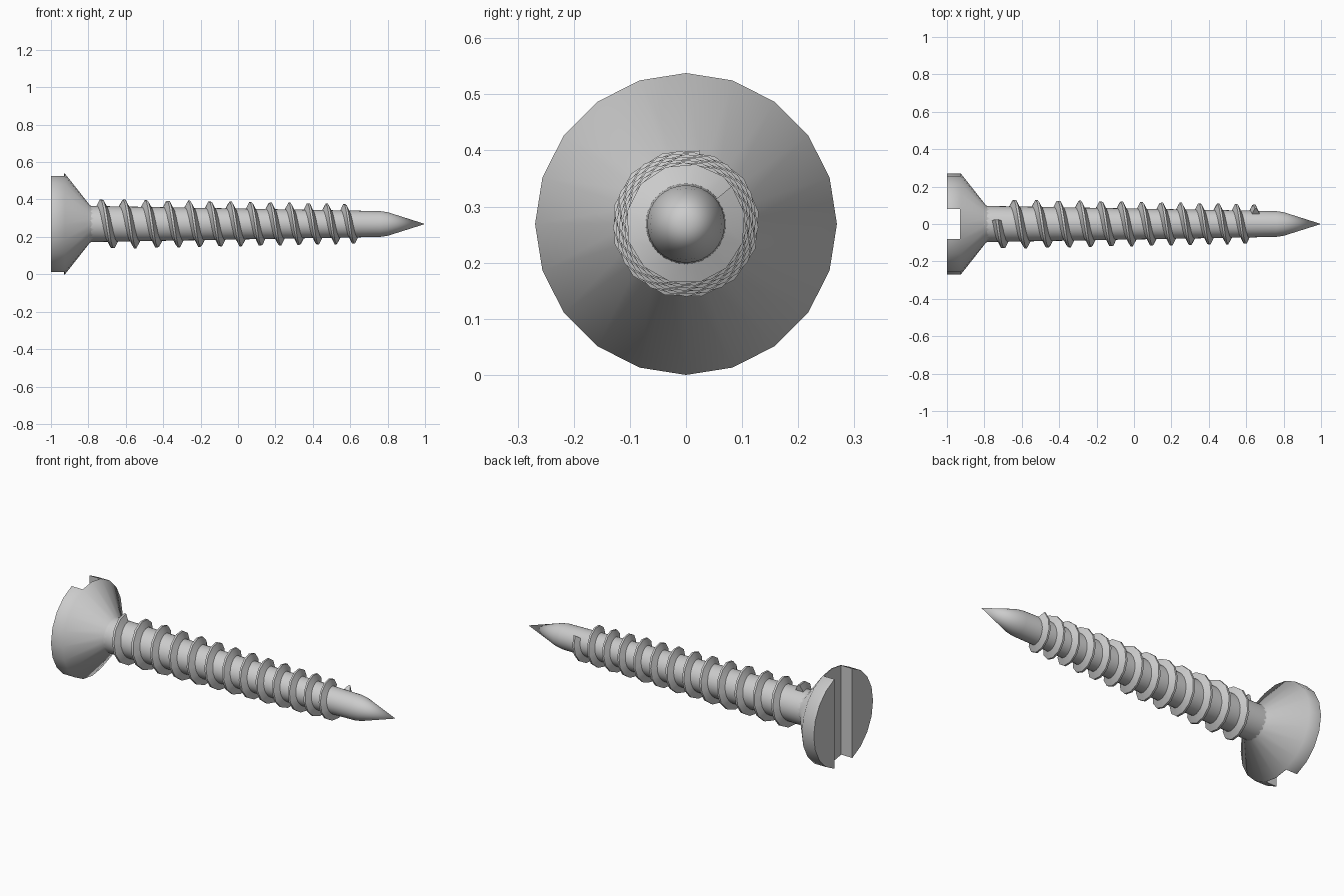
import bpy, bmesh
from math import sin, cos, pi, radians

if "Cube" in bpy.data.objects:
    bpy.data.objects.remove(bpy.data.objects["Cube"])

AXIS_Z = 0.269


def smooth(ob, angle):
    bpy.ops.object.select_all(action='DESELECT')
    ob.select_set(True)
    bpy.context.view_layer.objects.active = ob
    bpy.ops.object.shade_smooth_by_angle(angle=radians(angle), keep_sharp_edges=False)


def finish(name, bm, angle=30):
    bmesh.ops.recalc_face_normals(bm, faces=bm.faces)
    mesh = bpy.data.meshes.new(name)
    bm.to_mesh(mesh)
    bm.free()
    ob = bpy.data.objects.new(name, mesh)
    bpy.context.collection.objects.link(ob)
    ob.location.z = AXIS_Z
    smooth(ob, angle)
    return ob


def bridge(bm, a, b):
    n = len(a)
    for i in range(n):
        bm.faces.new((a[i], a[(i + 1) % n], b[(i + 1) % n], b[i]))


def lathe(name, profile, sides):
    """Revolve (x, radius) pairs about the x axis; radius 0 closes to a point."""
    bm = bmesh.new()
    prev = None
    for x, r in profile:
        if r == 0:
            tip = bm.verts.new((x, 0, 0))
            for i in range(sides):
                bm.faces.new((prev[i], prev[(i + 1) % sides], tip))
            break
        ring = [bm.verts.new((x, r * sin(2 * pi * i / sides), r * cos(2 * pi * i / sides)))
                for i in range(sides)]
        if prev:
            bridge(bm, prev, ring)
        else:
            bm.faces.new(ring)
        prev = ring
    else:
        bm.faces.new(prev)
    return finish(name, bm)


# Countersunk head, running a little way into the shank so the join shades softly
head = lathe("head", [(-1, 0.269), (-0.925, 0.269), (-0.79, 0.098), (-0.77, 0.096)], 20)

# Driver slot cut across the head
bm = bmesh.new()
bmesh.ops.create_cube(bm, size=1)
bmesh.ops.scale(bm, vec=(0.14, 0.16, 0.8), verts=bm.verts)
bmesh.ops.translate(bm, vec=(-1, 0, 0), verts=bm.verts)
cutter = finish("slot_cutter", bm)
cutter.hide_render = True
mod = head.modifiers.new("slot", 'BOOLEAN')
mod.operation = 'DIFFERENCE'
mod.solver = 'EXACT'
mod.object = cutter
bpy.context.view_layer.objects.active = head
bpy.ops.object.modifier_apply(modifier="slot")
bpy.data.objects.remove(cutter)
smooth(head, 58)

# Tapered shank with pointed tip
lathe("shank", [(-0.80, 0.097), (0.76, 0.069), (0.80, 0.063), (1, 0)], 32)

# Helical thread: trapezoid section swept with shrinking pitch and radius
START, END, COUNT = -0.03, 12.86, 160
bm = bmesh.new()
prev = None
for k in range(COUNT + 1):
    f = k / COUNT
    n = START + (END - START) * f
    x = -0.73 + 0.1217 * n - 0.00111 * n * n
    root = 0.085 - 0.025 * f
    crest = 0.133 - 0.027 * f
    a = 2 * pi * n
    w = 1 - 0.15 * f
    section = [(-0.030, root), (-0.006, crest), (0.006, crest), (0.030, root)]
    ring = [bm.verts.new((x + dx * w, -r * sin(a), r * cos(a))) for dx, r in section]
    if prev:
        bridge(bm, prev, ring)
    else:
        bm.faces.new(ring)
    prev = ring
bm.faces.new(prev)
finish("thread", bm, 32)
